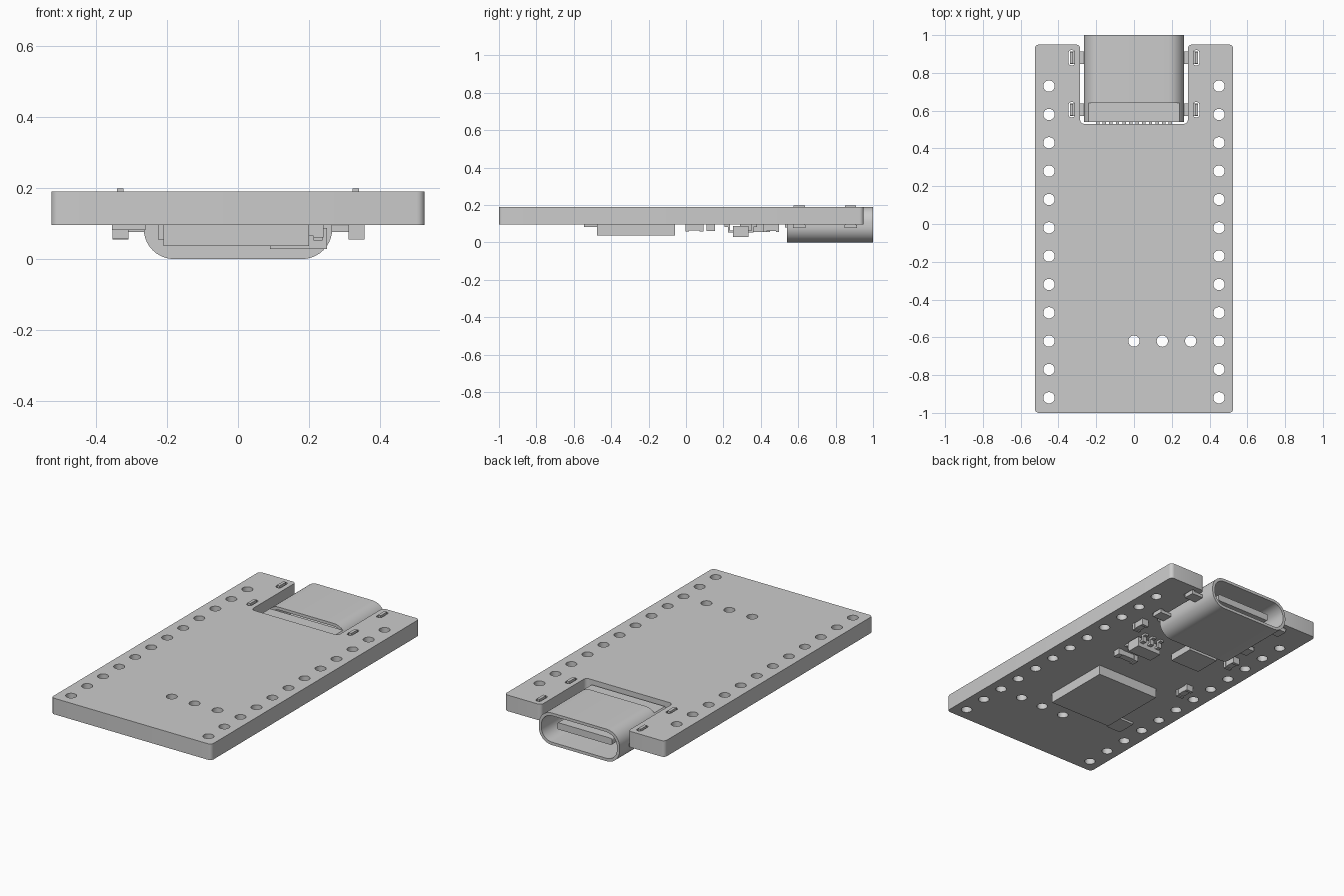
import bpy
from math import pi, cos, sin, tan, radians
from mathutils import Vector

old = bpy.data.objects.get("Cube")
if old:
    bpy.data.objects.remove(old)

grey = bpy.data.materials.new("plain grey")
grey.use_nodes = True
grey.diffuse_color = (0.6, 0.6, 0.6, 1)
grey.node_tree.nodes["Principled BSDF"].inputs["Base Color"].default_value = (0.6, 0.6, 0.6, 1)


def fillet(points, radius, steps=6):
    """Round every corner of a closed 2D outline."""
    out = []
    pts = [Vector(p) for p in points]
    for i, p in enumerate(pts):
        a = (pts[i - 1] - p).normalized()
        b = (pts[(i + 1) % len(pts)] - p).normalized()
        half = a.angle(b) / 2
        centre = p + (a + b).normalized() * radius / sin(half)
        start = (p + a * radius / tan(half) - centre).normalized()
        end = (p + b * radius / tan(half) - centre).normalized()
        for k in range(steps + 1):
            t = k / steps
            out.append(centre + start.slerp(end, t) * radius)
    return out


def rect(x0, x1, y0, y1):
    return [(x0, y0), (x1, y0), (x1, y1), (x0, y1)]


def circle(x, y, r, n=24):
    return [(x + r * cos(2 * pi * k / n), y + r * sin(2 * pi * k / n)) for k in range(n)]


def plate(name, loops, low, high, axis="z"):
    """Extrude outlines; inner loops become openings. Axis y uses x-z outlines."""
    curve = bpy.data.curves.new(name, "CURVE")
    curve.dimensions = "2D"
    curve.fill_mode = "BOTH"
    curve.extrude = (high - low) / 2
    for loop in loops:
        spline = curve.splines.new("POLY")
        spline.points.add(len(loop) - 1)
        for point, co in zip(spline.points, loop):
            point.co = (co[0], co[1], 0, 1)
        spline.use_cyclic_u = True
    obj = bpy.data.objects.new(name, curve)
    bpy.context.collection.objects.link(obj)
    middle = (low + high) / 2
    if axis == "y":
        obj.rotation_euler.x = pi / 2
        obj.location.y = middle
    else:
        obj.location.z = middle
    bpy.ops.object.select_all(action="DESELECT")
    obj.select_set(True)
    bpy.context.view_layer.objects.active = obj
    bpy.ops.object.convert(target="MESH")
    obj = bpy.context.object
    obj.data.materials.clear()
    obj.data.materials.append(grey)
    bpy.ops.object.shade_smooth_by_angle(angle=radians(35))


def box(name, x0, x1, y0, y1, z0, z1):
    plate(name, [rect(x0, x1, y0, y1)], z0, z1)


BOTTOM, TOP = 0.095, 0.19

# Circuit board with connector notch, pin holes and tab slots
outline = [(-.525, -1), (.525, -1), (.525, .95), (.285, .95),
           (.285, .53), (-.285, .53), (-.285, .95), (-.525, .95)]
openings = [circle(s * .45, .73 - .15 * i, .03) for s in (-1, 1) for i in range(12)]
openings += [circle(x, -.62, .03) for x in (0, .15, .3)]
openings += [fillet(rect(s * .33 - .016, s * .33 + .016, y - .04, y + .04), .012)
             for s in (-1, 1) for y in (.605, .88)]
plate("circuit_board", [fillet(outline, .022)] + openings, BOTTOM, TOP)

# Connector shell, rear housing and tongue
outer = fillet(rect(-.265, .265, 0, TOP), .085, 10)
inner = fillet(rect(-.248, .248, .017, TOP - .017), .07, 10)
plate("connector_shell", [outer, inner], .64, 1, "y")
rear = [(x, min(z, .165)) for x, z in outer]
plate("connector_housing", [rear], .54, .642, "y")
plate("connector_tongue", [fillet(rect(-.18, .18, .075, .115), .01)], .64, .95, "y")
for i in range(12):
    x = (i - 5.5) * .035
    box("connector_pin", x - .009, x + .009, .528, .545, .08, .11)

# Shell mounting tabs bent up through the board
for side in (-1, 1):
    for y in (.605, .88):
        a, b = sorted((side * .25, side * .34))
        box("mounting_tab_arm", a, b, y - .033, y + .033, .076, .094)
        box("mounting_tab_pin", side * .331 - .009, side * .331 + .009,
            y - .03, y + .03, .08, .198)

# Chips under the board
box("main_chip", -.21, .2, -.475, -.06, .037, BOTTOM)
box("second_chip", -.225, -.03, .29, .45, .055, BOTTOM)
box("regulator_body", .09, .25, .25, .335, .028, .087)


def lead(x, y, direction):
    """Bent regulator lead: shoulder, drop and foot."""
    parts = [(0, .022, .052, .064), (.014, .026, .052, .095), (.014, .045, .083, .095)]
    for near, far, z0, z1 in parts:
        y0, y1 = sorted((y + direction * near, y + direction * far))
        box("regulator_lead", x - .012, x + .012, y0, y1, z0, z1)


for x in (.115, .17, .225):
    lead(x, .335, 1)
for x in (.115, .225):
    lead(x, .25, -1)


def passive(name, x, y, length, width, low, along="x"):
    """Small two-ended part: raised end caps and a slimmer body."""
    def piece(label, p0, p1, w, z):
        if along == "x":
            box(label, x + p0, x + p1, y - w, y + w, z, BOTTOM)
        else:
            box(label, x - w, x + w, y + p0, y + p1, z, BOTTOM)
    h = length / 2
    piece(name + "_body", -h * .6, h * .6, width / 2 - .003, low + .005)
    for s in (-1, 1):
        p0, p1 = sorted((s * h, s * h * .6))
        piece(name + "_cap", p0, p1, width / 2, low)


passive("resistor", .17, .133, .14, .045, .06)
passive("side_capacitor", -.33, .045, .095, .045, .058, "y")
passive("left_capacitor", .333, .455, .085, .045, .055, "y")
passive("right_capacitor", -.33, .455, .085, .045, .055, "y")
box("indicator_base", -.355, -.26, -.545, -.43, .082, BOTTOM)
